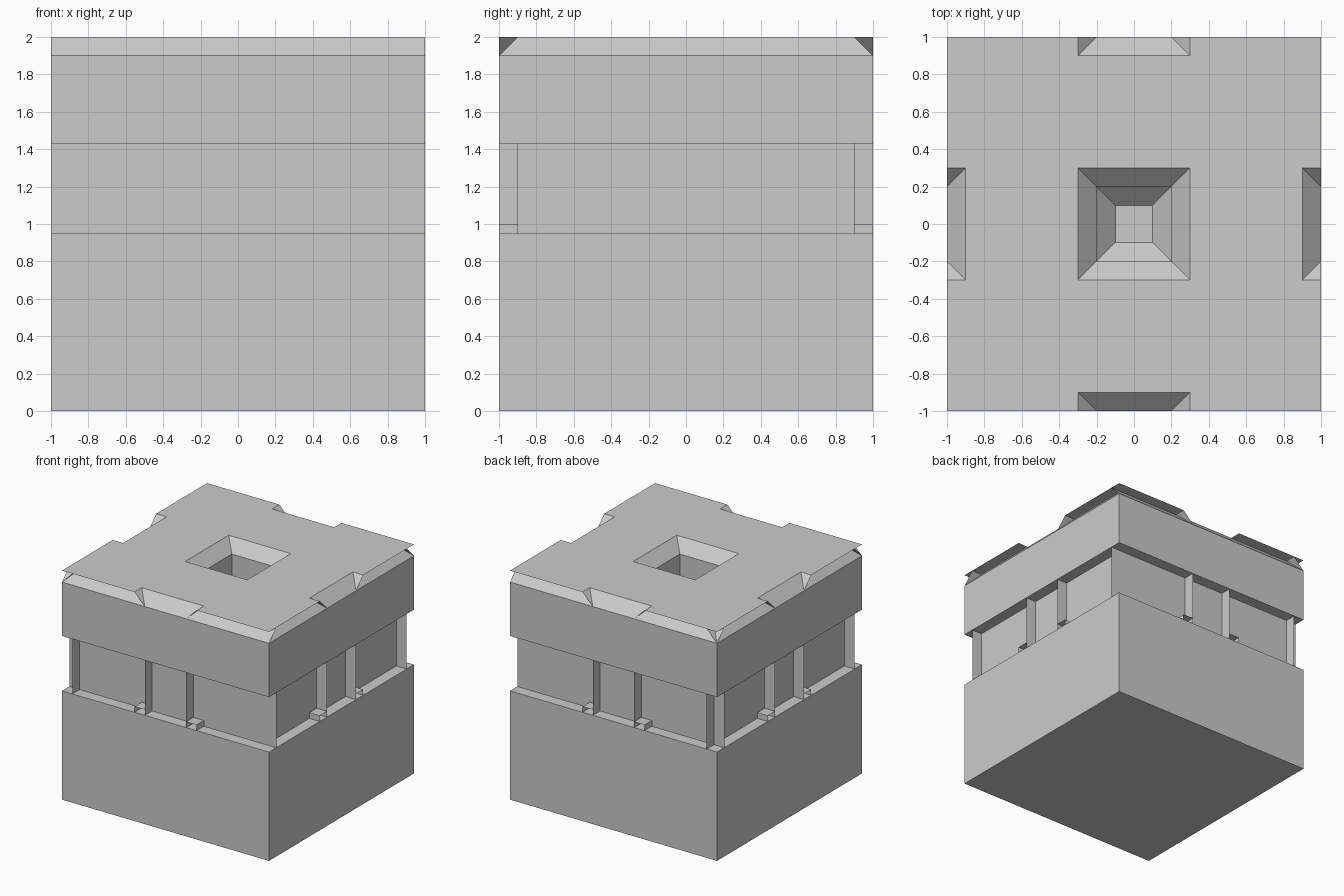
import bpy

if "Cube" in bpy.data.objects:
    bpy.data.objects.remove(bpy.data.objects["Cube"])


def build(name, quads):
    """Make one mesh object from a list of polygons, sharing coincident corners."""
    verts, index, faces = [], {}, []
    for poly in quads:
        face = []
        for p in poly:
            key = tuple(round(c, 4) for c in p)
            if key not in index:
                index[key] = len(verts)
                verts.append(key)
            face.append(index[key])
        faces.append(face)
    mesh = bpy.data.meshes.new(name)
    mesh.from_pydata(verts, [], faces)
    mesh.update()
    obj = bpy.data.objects.new(name, mesh)
    bpy.context.collection.objects.link(obj)
    return obj


def square(h, z):
    return [(-h, -h, z), (h, -h, z), (h, h, z), (-h, h, z)]


def rings(profile):
    """Loft squares given as (half width, height)."""
    out = []
    for (h1, z1), (h2, z2) in zip(profile, profile[1:]):
        a, b = square(h1, z1), square(h2, z2)
        out += [[a[i], a[(i + 1) % 4], b[(i + 1) % 4], b[i]] for i in range(4)]
    return out


def turn(poly, k):
    """Rotate a front-side polygon by k quarter turns about z."""
    for _ in range(k):
        poly = [(-y, x, z) for x, y, z in poly]
    return poly


def mirror(poly):
    return [(-x, y, z) for x, y, z in reversed(poly)]


LOW, HIGH, RIM, TOP = 0.95, 1.43, 1.9, 2.0
OUT, IN = 1.0, 0.9

# Solid lower block
build("base_block", [square(OUT, 0)[::-1], square(OUT, LOW)]
      + rings([(OUT, 0), (OUT, LOW)]))

# Upper band with its underside
build("upper_band", rings([(IN, HIGH), (OUT, HIGH), (OUT, RIM)]))

# Thin top sheet with the middle and edge openings left out
cuts = [-OUT, -IN, -0.3, 0.3, IN, OUT]
sheet = []
for i in range(5):
    for j in range(5):
        if (i, j) in [(2, 2), (0, 2), (4, 2), (2, 0), (2, 4)]:
            continue
        x0, x1, y0, y1 = cuts[i], cuts[i + 1], cuts[j], cuts[j + 1]
        sheet.append([(x0, y0, TOP), (x1, y0, TOP), (x1, y1, TOP), (x0, y1, TOP)])
build("top_sheet", sheet)

# Central shaft: sloped mouth, straight walls, funnel foot
build("central_shaft", rings([(0.1, LOW), (0.2, 1.05), (0.2, RIM), (0.3, TOP)][::-1]))

chamfers, walls, notches, fins, ledges = [], [], [], [], []
for k in range(4):
    w = IN if k == 1 else OUT       # the right side stops short at the corners
    chamfers.append(turn([(-OUT, -OUT, RIM), (OUT, -OUT, RIM),
                          (w, -IN, TOP), (-w, -IN, TOP)], k))
    walls.append(turn([(-w, -IN, LOW), (w, -IN, LOW),
                       (w, -IN, HIGH), (-w, -IN, HIGH)], k))
    notch = [(0.3, -IN, TOP), (0.3, -OUT, TOP), (0.2, -OUT, RIM)]
    fin = [(0.2, -OUT, LOW), (0.2, -IN, LOW), (0.2, -IN, HIGH), (0.2, -OUT, HIGH)]
    step = [(0.2, -OUT, 1.0), (0.3, -OUT, 1.0), (0.3, -IN, 1.0), (0.2, -IN, 1.0)]
    end = [(0.3, -OUT, LOW), (0.3, -IN, LOW), (0.3, -IN, 1.0), (0.3, -OUT, 1.0)]
    for store, poly in ((notches, notch), (fins, fin), (ledges, step), (ledges, end)):
        store += [turn(poly, k), turn(mirror(poly), k)]

build("rim_slopes", chamfers)
build("recess_walls", walls)
build("notch_sides", notches)
build("recess_fins", fins)
build("fin_ledges", ledges)
